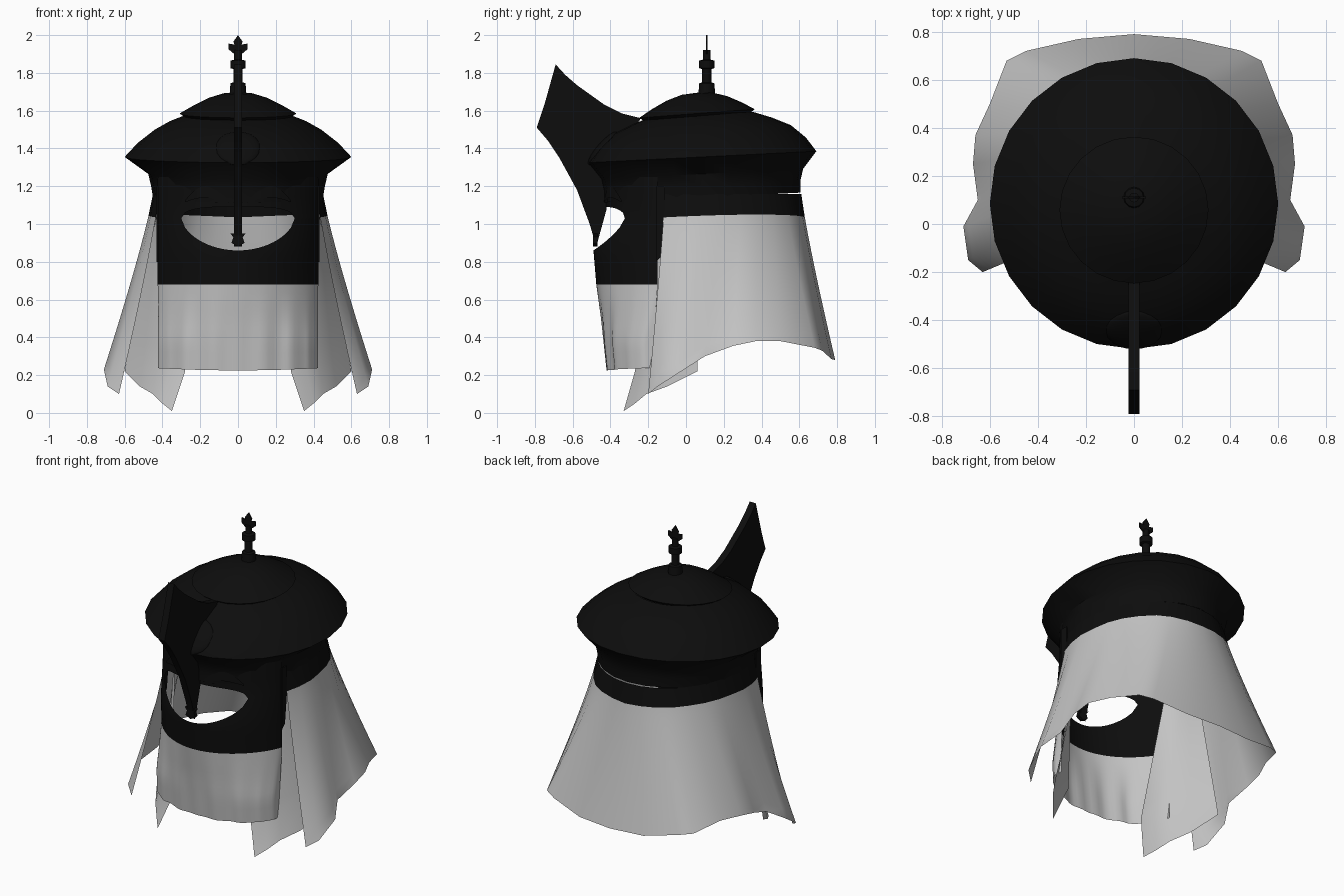
import bpy, bmesh, math
from math import sin, cos, radians, pi
from mathutils import Vector

if "Cube" in bpy.data.objects:
    bpy.data.objects.remove(bpy.data.objects["Cube"])


def material(name, value):
    m = bpy.data.materials.new(name)
    m.use_nodes = True
    colour = (value, value, value, 1)
    m.diffuse_color = colour
    m.node_tree.nodes["Principled BSDF"].inputs["Base Color"].default_value = colour
    return m


BLACK = material("black", 0.004)
GREY = material("cloth grey", 0.55)


def finish(name, bm, mats=(BLACK,), rule=None, angle=40):
    """Turn a bmesh into a smooth-shaded object, coloured per face by rule."""
    bmesh.ops.remove_doubles(bm, verts=bm.verts, dist=0.0005)
    bmesh.ops.recalc_face_normals(bm, faces=bm.faces)
    if rule:
        for f in bm.faces:
            f.material_index = rule(f.calc_center_median())
    mesh = bpy.data.meshes.new(name)
    bm.to_mesh(mesh)
    bm.free()
    for m in mats:
        mesh.materials.append(m)
    ob = bpy.data.objects.new(name, mesh)
    bpy.context.collection.objects.link(ob)
    bpy.ops.object.select_all(action='DESELECT')
    ob.select_set(True)
    bpy.context.view_layer.objects.active = ob
    bpy.ops.object.shade_smooth_by_angle(angle=radians(angle))
    return ob


def sheet(name, rows, closed=False, **kw):
    """Skin a list of equally long point rows."""
    bm = bmesh.new()
    grid = [[bm.verts.new(p) for p in row] for row in rows]
    n = len(rows[0])
    for a, b in zip(grid, grid[1:]):
        for i in range(n if closed else n - 1):
            j = (i + 1) % n
            bm.faces.new((a[i], a[j], b[j], b[i]))
    return finish(name, bm, **kw)


def lathe(name, profile, cy, sides, tilt=0.0):
    """Profile of (x radius, y radius, z), optionally tilted up to the back."""
    rows = []
    for rx, ry, z in profile:
        ring = [2 * pi * i / sides for i in range(sides)]
        rows.append([(rx * cos(a), cy + ry * sin(a), z + tilt * ry * sin(a)) for a in ring])
    return sheet(name, rows, closed=True)


def plate(name, outline, place, half):
    """Extrude a flat outline by half on both sides."""
    bm = bmesh.new()
    a = [bm.verts.new(place(u, v, -half)) for u, v in outline]
    b = [bm.verts.new(place(u, v, half)) for u, v in outline]
    bm.faces.new(a)
    bm.faces.new(b[::-1])
    for i in range(len(a)):
        j = (i + 1) % len(a)
        bm.faces.new((a[i], b[i], b[j], a[j]))
    return finish(name, bm, angle=25)


def lerp_table(table, z):
    for (z0, v0), (z1, v1) in zip(table, table[1:]):
        if z <= z1:
            return v0 + (v1 - v0) * max(0, z - z0) / (z1 - z0)
    return table[-1][1]


def mirrored(half):
    """Right-to-left row from a half row that starts on the centre line."""
    return [(-x, y, z) for x, y, z in half[:0:-1]] + half


# Crown, cap and head band
lathe("crown", [(.27, .27, 1.58), (.36, .37, 1.545), (.44, .47, 1.5), (.53, .55, 1.43),
                (.6, .605, 1.355), (.475, .535, 1.265), (.46, .52, 1.2), (.45, .52, 1.14)],
      .085, 24, .05)
lathe("cap", [(0, 0, 1.695), (.08, .08, 1.69), (.16, .16, 1.665), (.24, .24, 1.625),
              (.31, .305, 1.585), (.28, .28, 1.565)], .058, 24, .075)

# Finial with a flat three-pointed tip
lathe("finial", [(r, r, z) for r, z in (
    (.045, 1.68), (.04, 1.745), (.024, 1.75), (.024, 1.82), (.04, 1.825),
    (.04, 1.865), (.02, 1.87), (.02, 1.92), (0, 1.92))], .11, 12)
half = [(0, 2.0), (.025, 1.965), (.018, 1.95), (.05, 1.955), (.05, 1.925), (.02, 1.9)]
plate("finial_tip", half + [(-x, z) for x, z in half[:0:-1]],
      lambda u, v, w: (u, .11 + w, v), .004)

# Crest blade running down into a nose guard
plate("crest", [(-.69, 1.845), (-.64, 1.79), (-.577, 1.735), (-.43, 1.63), (-.34, 1.585),
                (-.24, 1.56), (-.3, 1.45), (-.44, 1.3), (-.425, 1.2), (-.42, 1.08), (-.475, .88),
                (-.51, 1.0), (-.577, 1.18), (-.67, 1.35), (-.73, 1.44), (-.79, 1.51), (-.75, 1.63)],
      lambda u, v, w: (w, u, v), .022)
plate("nose_guard_point", [(0, .88), (.035, .9), (.025, .93), (.04, .95),
                           (-.04, .95), (-.025, .93), (-.035, .9)],
      lambda u, v, w: (u, -.48 + w, v), .012)

# Round boss on the brow of the crown
bm = bmesh.new()
bmesh.ops.create_uvsphere(bm, u_segments=24, v_segments=10, radius=1)
for v in bm.verts:
    v.co = Vector((v.co.x * .12, -.44 + v.co.y * .04 + v.co.z * .07, 1.4 + v.co.z * .09))
finish("brow_boss", bm)

# Face mask with an eye opening, and the veil hanging below it
FRONT = [(.22, -.42), (.5, -.45), (.68, -.475), (.86, -.49), (.95, -.47), (1.08, -.425), (1.27, -.42)]
N = 48


def face_point(a, z):
    """Point on the face surface at angle a from straight ahead."""
    veil = max(0, min(1, (.68 - z) / .3))
    back = -.15 - .02 * veil
    c = max(0, cos(a)) ** (1.5 - .6 * veil)
    fold = veil * .014 * sin(abs(a) * 15) * sin(abs(a)) ** .5
    x = .425 * sin(a)
    return (x * (1 + fold), back + (lerp_table(FRONT, z) - back) * c + fold * cos(a), z)


def eye_edge(a, low):
    s = min(1, abs(.425 * sin(a)) / .3)
    return 1.03 - .17 * (1 - s ** 2) ** .6 if low else 1.03 + .06 * (1 - s ** 4) ** .5


angles = [-pi / 2 + pi * i / N for i in range(N + 1)]


def face_rows(bottom, top, count):
    return [[face_point(a, bottom(a) + (top(a) - bottom(a)) * k / count) for a in angles]
            for k in range(count + 1)]


sheet("face_mask_lower", face_rows(lambda a: .68, lambda a: eye_edge(a, True), 6))
sheet("face_mask_upper", face_rows(lambda a: eye_edge(a, False), lambda a: 1.25, 4))
sheet("face_veil", face_rows(lambda a: .225 + .012 * sin(a) ** 2, lambda a: .68, 10), mats=(GREY,))

# Mask side tabs reaching back to the neck cloth, and raised brows
for side in (-1, 1):
    name = "left" if side > 0 else "right"
    plate("mask_tab_" + name, [(-.16, .8), (-.13, .83), (-.11, 1.02), (-.11, 1.2), (-.16, 1.2)],
          lambda u, v, w: (side * (.427 + w), u, v), .004)
    rows = []
    for k in range(9):
        a = side * (.12 + .075 * k)
        mid, h = 1.12 + .05 * sin(k / 8 * pi), .03 * sin((k + .5) / 9 * pi)
        rows.append([Vector(face_point(a, mid + d)) + Vector((0, -.012, 0)) for d in (-h, 0, h)])
    sheet("brow_" + name, rows)

# Neck cloth: flares from the head band to a ragged hem, open at the front
hem = [(0, .79, .28), (.23, .77, .285), (.45, .72, .33), (.53, .68, .345), (.6, .5, .38),
       (.66, .37, .38), (.67, .25, .355), (.65, .1, .3), (.71, -.01, .23), (.69, -.15, .14),
       (.63, -.2, .1)]
rows = []
for k in range(15):
    row = []
    for i, (hx, hy, hz) in enumerate(hem):
        a = radians(90 - 11.2 * i)
        tx, ty = .45 * cos(a), .085 + .525 * sin(a)
        edge = 1.035 + .015 * sin(pi * i / 10)
        z = 1.16 if k == 0 else edge + (hz - edge) * (k - 1) / 13
        f = ((1.16 - z) / (1.16 - hz)) ** 1.15
        row.append((tx + (hx - tx) * f, ty + (hy - ty) * f, z))
    rows.append(mirrored(row))
sheet("neck_cloth", rows, mats=(GREY, BLACK), rule=lambda c: int(c.z > 1.05), angle=60)

# Inner side flaps, each with a long front point
low = [(.35, -.33, .01), (.4, -.27, .05), (.45, -.21, .1), (.52, -.1, .14), (.6, .06, .22)]
mid = [(.28, -.27, .22), (.36, -.24, .24), (.43, -.18, .26), (.5, -.08, .27), (.59, .06, .28)]
high = [(.36, -.14, 1.05), (.39, -.1, 1.05), (.41, -.05, 1.05), (.42, 0, 1.05), (.43, .06, 1.05)]
for side in (-1, 1):
    rows = [low, mid]
    for k in range(1, 9):
        rows.append([Vector(m).lerp(Vector(h), k / 8) for m, h in zip(mid, high)])
    rows = [[(side * p[0], p[1], p[2]) for p in r] for r in rows]
    sheet("side_flap_left" if side > 0 else "side_flap_right", rows, mats=(GREY,), angle=60)
